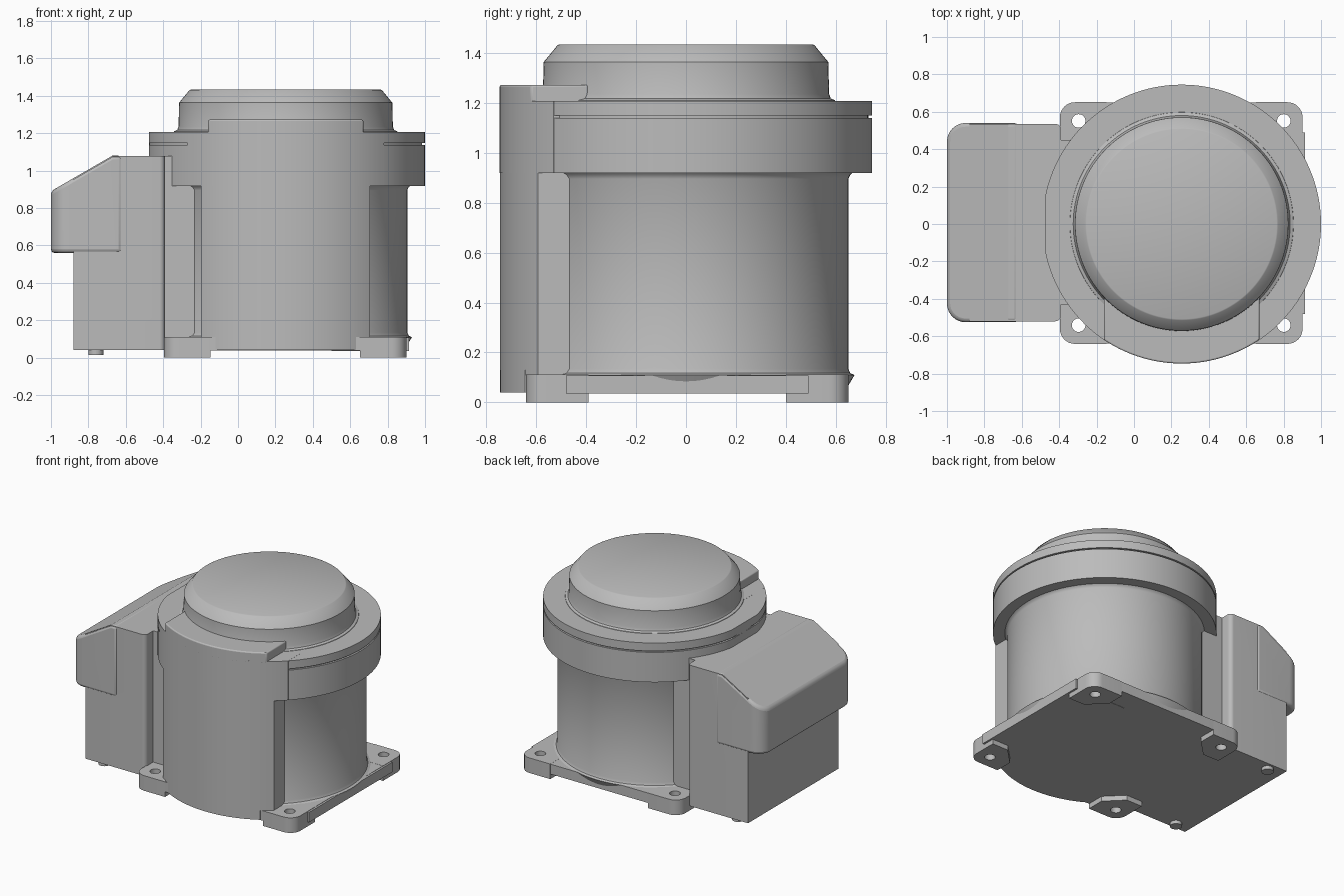
import bpy, bmesh, math
from mathutils import Vector

cube = bpy.data.objects.get("Cube")
if cube:
    bpy.data.objects.remove(cube)

CX = 0.255      # axis of the round housing
R = 0.745       # outer radius of flange and front cover

grey = bpy.data.materials.new("housing_grey")
grey.use_nodes = True
GREY = (0.5, 0.5, 0.5, 1)
grey.diffuse_color = GREY
grey.node_tree.nodes["Principled BSDF"].inputs["Base Color"].default_value = GREY


def finish(name, bm, bevel=0, smooth=True):
    bmesh.ops.recalc_face_normals(bm, faces=bm.faces)
    mesh = bpy.data.meshes.new(name)
    bm.to_mesh(mesh)
    bm.free()
    ob = bpy.data.objects.new(name, mesh)
    bpy.context.collection.objects.link(ob)
    mesh.materials.append(grey)
    if bevel:
        mod = ob.modifiers.new("soft_edges", "BEVEL")
        mod.width, mod.segments = bevel, 3
        mod.limit_method, mod.angle_limit = "ANGLE", math.radians(40)
    bpy.ops.object.select_all(action="DESELECT")
    ob.select_set(True)
    bpy.context.view_layer.objects.active = ob
    if smooth:
        bpy.ops.object.shade_smooth_by_angle(angle=math.radians(30))
    return ob


def lathe(name, profile, steps=128, min_x=None):
    """Spin (radius, z) points around the housing axis."""
    bm = bmesh.new()
    rings = []
    for r, z in profile:
        ring = []
        for i in range(steps):
            a = math.tau * i / steps
            x = CX + r * math.cos(a)
            if min_x is not None:
                x = max(x, min_x)
            ring.append(bm.verts.new((x, r * math.sin(a), z)))
        rings.append(ring)
    for lo, hi in zip(rings, rings[1:]):
        for i in range(steps):
            j = (i + 1) % steps
            bm.faces.new((lo[i], lo[j], hi[j], hi[i]))
    bm.faces.new(rings[0][::-1])
    bm.faces.new(rings[-1])
    return finish(name, bm)


def prism(outline, z0, z1):
    bm = bmesh.new()
    base = bm.faces.new([bm.verts.new((x, y, z0)) for x, y in outline])
    top = bmesh.ops.extrude_face_region(bm, geom=[base])["geom"]
    verts = [g for g in top if isinstance(g, bmesh.types.BMVert)]
    bmesh.ops.translate(bm, verts=verts, vec=(0, 0, z1 - z0))
    return bm


def rounded(x0, x1, y0, y1, left=0, right=0):
    """Rectangle outline with separate radii for the left and right corners."""
    pts = []
    for k, (x, y, sx, sy, r) in enumerate([(x1, y1, -1, -1, right), (x0, y1, 1, -1, left),
                                           (x0, y0, 1, 1, left), (x1, y0, -1, 1, right)]):
        for i in range(9 if r else 1):
            a = math.pi / 2 * (k + i / 8)
            pts.append((x + sx * r + r * math.cos(a), y + sy * r + r * math.sin(a)))
    return pts


def slope_cut(bm):
    """Trim the terminal box along its sloping roof."""
    p = Vector((-0.68, 0, 1.075))
    normal = Vector((-0.185, 0, 0.32)).normalized()
    bmesh.ops.bisect_plane(bm, geom=bm.verts[:] + bm.edges[:] + bm.faces[:],
                           plane_co=p, plane_no=normal, clear_outer=True)
    bmesh.ops.holes_fill(bm, edges=[e for e in bm.edges if e.is_boundary])
    return bm


def arc_panel(name, half, back, z0, z1, r=R, bevel=0):
    """Curved slab facing the front, with straight sides."""
    lim = math.asin(half / r)
    pts = [(CX + r * math.sin(lim * i / 24), -r * math.cos(lim * i / 24)) for i in range(-24, 25)]
    pts += [(CX + half, back), (CX - half, back)]
    return finish(name, prism(pts, z0, z1), bevel)


# Round housing, flange with its groove, and the cap
lathe("housing", [(0.64, 0.05), (0.675, 0.11), (0.658, 0.117), (0.65, 0.135),
                  (0.65, 0.895), (0.658, 0.912), (0.675, 0.925)])
lathe("flange", [(0.6, 0.918), (R, 0.918), (R, 1.138), (0.73, 1.138), (0.73, 1.148),
                 (R, 1.148), (R, 1.207), (0.5, 1.207)], min_x=-0.475)
lathe("cap", [(0.6, 1.2), (0.597, 1.21), (0.58, 1.217), (0.573, 1.235),
              (0.57, 1.363), (0.515, 1.43), (0.508, 1.433)])

# Front cover, stepped at foot, flange and lip
arc_panel("front_cover_foot", 0.375, -0.3, 0.04, 0.13)
arc_panel("front_cover", 0.452, -0.3, 0.11, 0.95)
arc_panel("front_cover_band", 0.525, -0.3, 0.918, 1.2075, r=R + 0.001)
arc_panel("front_cover_lip", 0.415, -0.39, 1.19, 1.272, r=R + 0.001, bevel=0.008)

# Terminal box, its hood, and the neck joining it to the housing
finish("terminal_box", slope_cut(prism(rounded(-0.88, -0.39, -0.52, 0.535, right=0.03),
                                       0.04, 1.078)))
finish("terminal_hood", slope_cut(prism(rounded(-1.0, -0.62, -0.525, 0.54, left=0.1),
                                        0.56, 1.08)), bevel=0.02)
finish("neck", prism(rounded(-0.45, 0.0, -0.43, 0.45), 0.04, 1.078))
for side, y in (("front", -0.47), ("back", 0.48)):
    bm = prism(rounded(-0.8, -0.72, y - 0.04, y + 0.04, 0.04, 0.04), 0.015, 0.05)
    finish(side + "_box_pad", bm)

# Base plate with side rail and four bolted feet
base_parts = [finish("base_plate", prism(rounded(-0.395, 0.9, -0.64, 0.65, 0.08, 0.08),
                                         0.037, 0.11))]
finish("side_rail", prism(rounded(0.5, 0.915, -0.48, 0.49), 0.035, 0.108))
holes = []
for sx, x, xname in ((1, -0.396, "right"), (-1, 0.901, "left")):
    for sy, y, yname in ((1, -0.641, "front"), (-1, 0.651, "back")):
        # Foot outline: rounded outer corner, chamfered inner corner
        pts = [(0.25, 0), (0.25, 0.13), (0.13, 0.25), (0, 0.25)]
        pts += [(0.08 - 0.08 * math.cos(a), 0.08 - 0.08 * math.sin(a))
                for a in (math.pi / 16 * i for i in range(9))]
        bm = prism([(x + sx * u, y + sy * v) for u, v in pts], 0, 0.111)
        base_parts.append(finish(yname + "_" + xname + "_foot", bm))
        holes.append((x + sx * 0.1, y + sy * 0.1))

# Drill the bolt holes
for hx, hy in holes:
    r = 0.036
    cutter = finish("hole_cutter", prism(rounded(hx - r, hx + r, hy - r, hy + r, r * 0.99, r * 0.99),
                                         -0.1, 0.3), smooth=False)
    cutter.hide_render = True
    for part in base_parts:
        if part.name != "base_plate":
            c = sum((Vector(b) for b in part.bound_box), Vector()) / 8
            if (c.xy - Vector((hx, hy))).length > 0.3:
                continue
        bpy.context.view_layer.objects.active = part
        mod = part.modifiers.new("bolt_hole", "BOOLEAN")
        mod.operation, mod.solver, mod.object = "DIFFERENCE", "EXACT", cutter
        bpy.ops.object.modifier_apply(modifier=mod.name)
    bpy.data.objects.remove(cutter)
